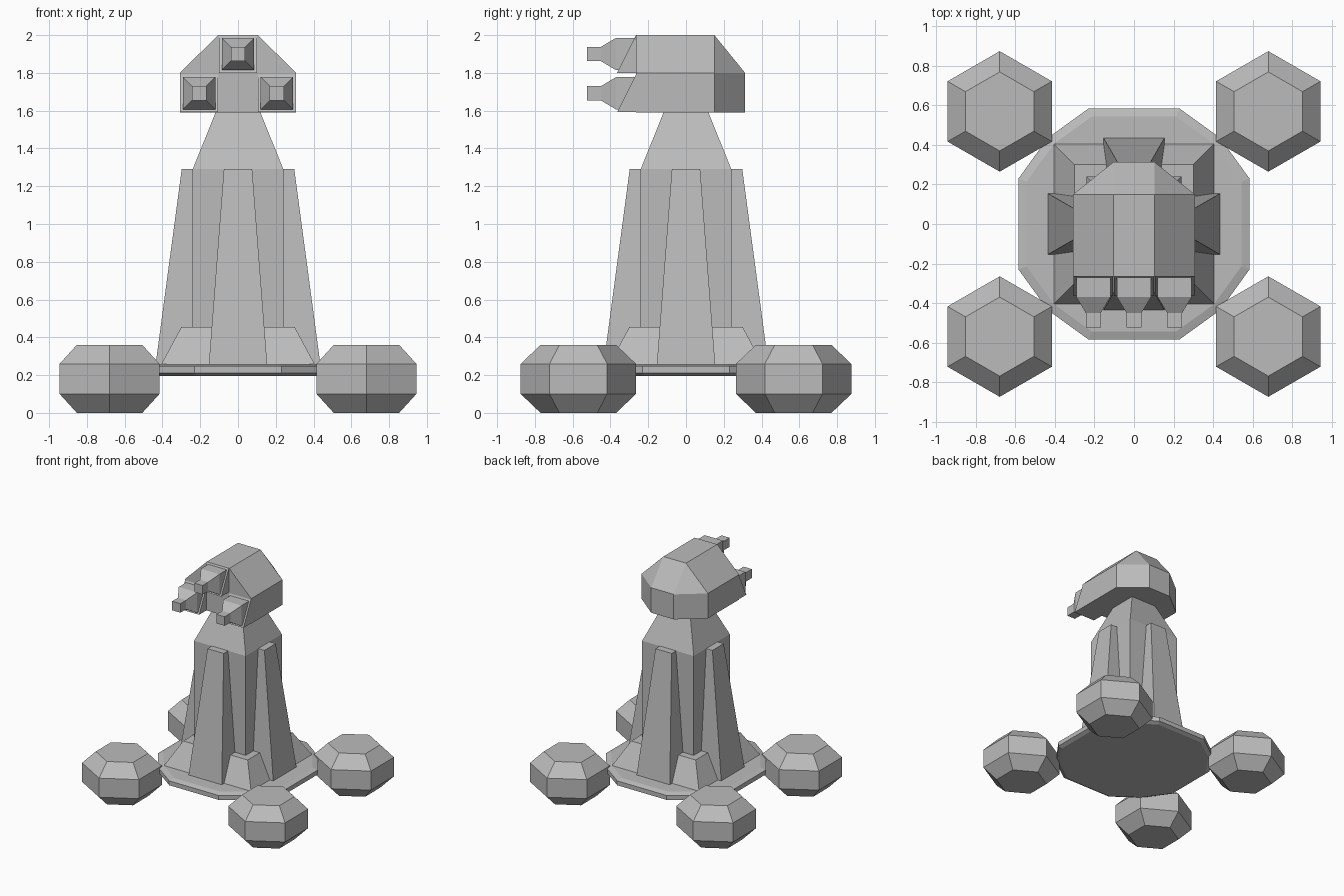
import bpy, bmesh, math

old = bpy.data.objects.get("Cube")
if old:
    bpy.data.objects.remove(old)

grey = bpy.data.materials.new("plain_grey")
grey.use_nodes = True
colour = (0.5, 0.5, 0.5, 1)
grey.diffuse_color = colour
grey.node_tree.nodes["Principled BSDF"].inputs["Base Color"].default_value = colour


def loft(name, rings):
    """Skin matching rings of points and cap both ends."""
    bm = bmesh.new()
    loops = [[bm.verts.new(p) for p in ring] for ring in rings]
    n = len(loops[0])
    for a, b in zip(loops, loops[1:]):
        for i in range(n):
            j = (i + 1) % n
            bm.faces.new((a[i], a[j], b[j], b[i]))
    bm.faces.new(loops[0])
    bm.faces.new(loops[-1])
    bmesh.ops.recalc_face_normals(bm, faces=bm.faces)
    mesh = bpy.data.meshes.new(name)
    bm.to_mesh(mesh)
    bm.free()
    mesh.materials.append(grey)
    obj = bpy.data.objects.new(name, mesh)
    bpy.context.collection.objects.link(obj)
    return obj


def square(r, z):
    return [(-r, -r, z), (r, -r, z), (r, r, z), (-r, r, z)]


def hexagon(r, z):
    return [(r * math.sin(k * math.pi / 3), r * math.cos(k * math.pi / 3), z) for k in range(6)]


def plate_ring(s, z):
    """Twelve-sided outline with four long sides."""
    corner = [(0.585, -0.23), (0.585, 0.23), (0.436, 0.436)]
    ring = []
    for k in range(4):
        c, d = [(1, 0), (0, 1), (-1, 0), (0, -1)][k]
        ring += [(s * (x * c - y * d), s * (x * d + y * c), z) for x, y in corner]
    return ring


# Four hexagonal foot pods
for side, x in (("left", 0.68), ("right", -0.68)):
    for end, y in (("front", -0.57), ("back", 0.57)):
        pod = loft(f"{end}_{side}_pod", [hexagon(0.2, 0), hexagon(0.305, 0.1),
                                         hexagon(0.305, 0.26), hexagon(0.2, 0.36)])
        pod.location = (x, y, 0)

# Base plate, footing and tower
loft("base_plate", [plate_ring(0.95, 0.195), plate_ring(1, 0.21),
                    plate_ring(1, 0.247), plate_ring(0.93, 0.26)])
loft("footing", [square(0.41, 0.25), square(0.3, 0.455)])
loft("tower", [square(0.24, 0.25), square(0.24, 1.29), square(0.115, 1.6)])

# Tapered buttress on each tower side
for k, side in enumerate(("front", "left", "back", "right")):
    fin = loft(f"{side}_buttress", [
        [(-w, -out, z), (w, -out, z), (w, -0.2, z), (-w, -0.2, z)]
        for w, out, z in ((0.155, 0.437, 0.25), (0.075, 0.298, 1.29))])
    fin.rotation_euler.z = k * math.pi / 2


# Turret head: faceted hood with a bevelled back
def head_ring(z, wide, back):
    return [(-wide, -0.265, z), (wide, -0.265, z), (wide, 0.15, z),
            (0.105, back, z), (-0.105, back, z), (-wide, 0.15, z)]


bm = bmesh.new()
for p in head_ring(1.59, 0.308, 0.313) + head_ring(1.8, 0.308, 0.313) + head_ring(2, 0.105, 0.15)[:2] \
        + [(0.105, 0.15, 2), (-0.105, 0.15, 2)]:
    bm.verts.new(p)
bmesh.ops.convex_hull(bm, input=bm.verts)
bmesh.ops.dissolve_limit(bm, angle_limit=0.01, verts=bm.verts, edges=bm.edges)
bmesh.ops.recalc_face_normals(bm, faces=bm.faces)
head_mesh = bpy.data.meshes.new("turret_head")
bm.to_mesh(head_mesh)
bm.free()
head_mesh.materials.append(grey)
bpy.context.collection.objects.link(bpy.data.objects.new("turret_head", head_mesh))

# Three guns, each a sloped mount and a stepped square barrel
for name, x, z in (("top", 0, 1.9), ("left", 0.206, 1.692), ("right", -0.206, 1.692)):
    loft(f"{name}_gun_mount", [
        [(x + s, -0.25, z - 0.1), (x + s, -0.365, z - 0.1), (x + s, -0.265, z + 0.1), (x + s, -0.25, z + 0.1)]
        for s in (-0.1, 0.1)])
    loft(f"{name}_gun_barrel", [
        [(x - r, y, z - r), (x + r, y, z - r), (x + r, y, z + r), (x - r, y, z + r)]
        for r, y in ((0.086, -0.26), (0.086, -0.37), (0.038, -0.45), (0.038, -0.525))])
